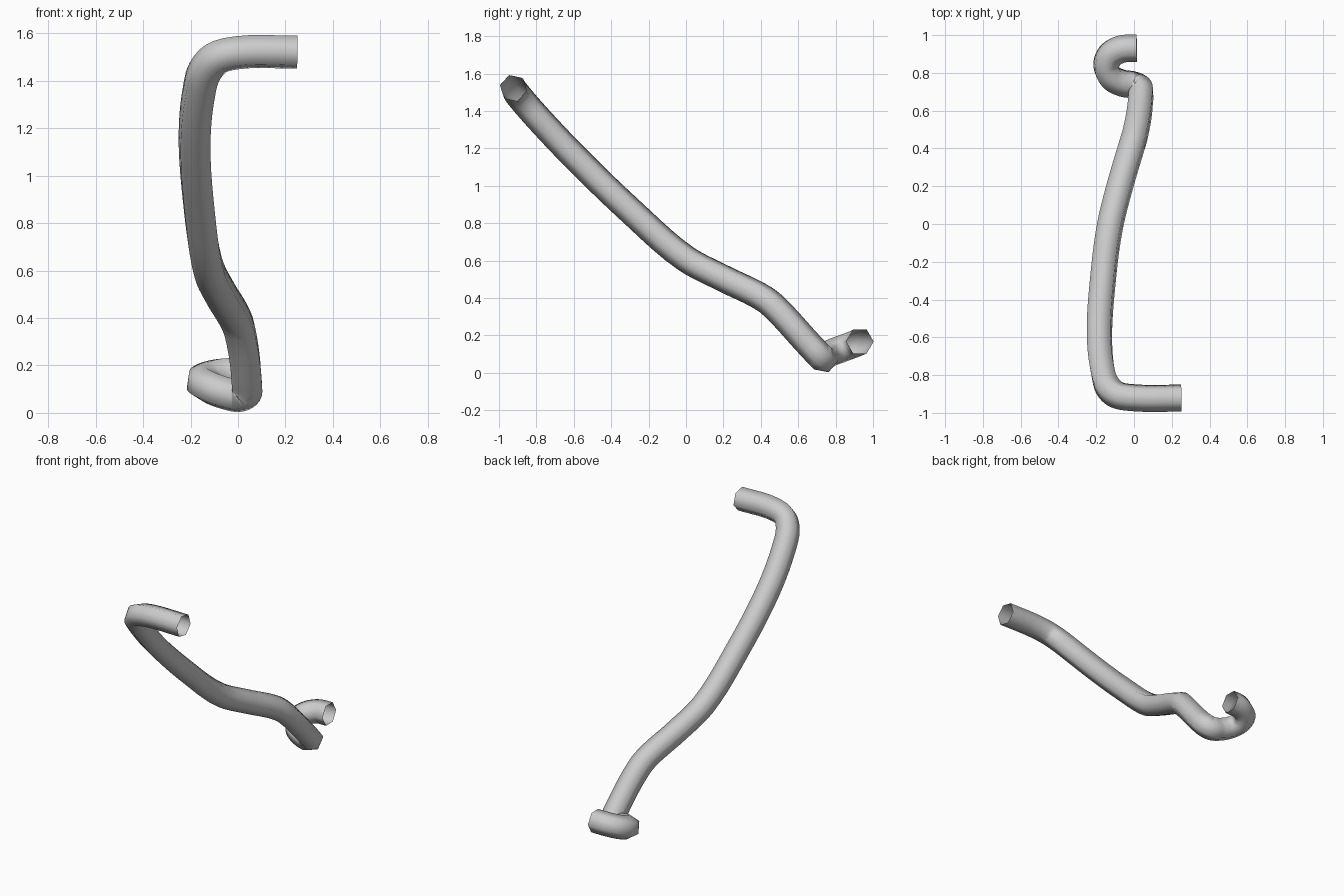
import bpy, bmesh, math
from mathutils import Vector

cube = bpy.data.objects.get("Cube")
if cube:
    bpy.data.objects.remove(cube)

SIDES, RADIUS, STEPS = 6, 0.073, 5

# Centre line from the upper open end to the lower hooked end
path = [Vector(p) for p in (
    (0.25, -0.922, 1.52), (0.0, -0.92, 1.518), (-0.09, -0.905, 1.495),
    (-0.14, -0.86, 1.44), (-0.165, -0.78, 1.35), (-0.183, -0.6, 1.16),
    (-0.165, -0.3, 0.87), (-0.125, 0.0, 0.61), (-0.075, 0.2, 0.505),
    (-0.01, 0.42, 0.395), (0.005, 0.47, 0.355), (0.035, 0.66, 0.15),
    (0.032, 0.715, 0.092), (0.0, 0.735, 0.073), (-0.06, 0.745, 0.085),
    (-0.12, 0.775, 0.107), (-0.148, 0.83, 0.128), (-0.128, 0.89, 0.15),
    (-0.07, 0.925, 0.165), (0.015, 0.93, 0.168))]


def spline(a, b, c, d, t):
    """Point between b and c, with tangents scaled to uneven spacing."""
    span = (c - b).length
    m1 = ((b - a).normalized() + (c - b).normalized()) * span / 2
    m2 = ((c - b).normalized() + (d - c).normalized()) * span / 2
    return (b * (2*t**3 - 3*t**2 + 1) + m1 * (t**3 - 2*t**2 + t)
            + c * (3*t**2 - 2*t**3) + m2 * (t**3 - t**2))


ext = [2 * path[0] - path[1]] + path + [2 * path[-1] - path[-2]]
line = [spline(*ext[i:i + 4], s / STEPS)
        for i in range(len(path) - 1) for s in range(STEPS)] + [path[-1]]
tangents = [(line[min(i + 1, len(line) - 1)] - line[max(i - 1, 0)]).normalized()
            for i in range(len(line))]

# Carry one corner direction along the line without twisting
corner = Vector((0, math.cos(math.radians(108)), math.sin(math.radians(108))))
normals = []
for i, tan in enumerate(tangents):
    if i:
        corner = tangents[i - 1].rotation_difference(tan) @ corner
    corner = (corner - tan * corner.dot(tan)).normalized()
    normals.append(corner)

# Small even twist so the last ring has corners pointing along y
sector = 2 * math.pi / SIDES
last_side = tangents[-1].cross(normals[-1])
twist = math.atan2(last_side.y, normals[-1].y)
twist -= sector * round(twist / sector)

# Open hexagonal tube
bm = bmesh.new()
rings = []
for i, (p, tan, n) in enumerate(zip(line, tangents, normals)):
    side = tan.cross(n)
    turn = twist * i / (len(line) - 1)
    rings.append([bm.verts.new(p + RADIUS * (n * math.cos(turn + k * sector)
                                             + side * math.sin(turn + k * sector)))
                  for k in range(SIDES)])
for r, q in zip(rings, rings[1:]):
    for k in range(SIDES):
        j = (k + 1) % SIDES
        bm.faces.new((r[k], r[j], q[j], q[k])).smooth = True
mesh = bpy.data.meshes.new("bent_pipe")
bm.to_mesh(mesh)
bm.free()

# Light grey finish
grey = bpy.data.materials.new("light_grey")
grey.use_nodes = True
colour = (0.6, 0.6, 0.6, 1)
grey.diffuse_color = colour
grey.node_tree.nodes["Principled BSDF"].inputs["Base Color"].default_value = colour
mesh.materials.append(grey)

pipe = bpy.data.objects.new("bent_pipe", mesh)
bpy.context.collection.objects.link(pipe)
